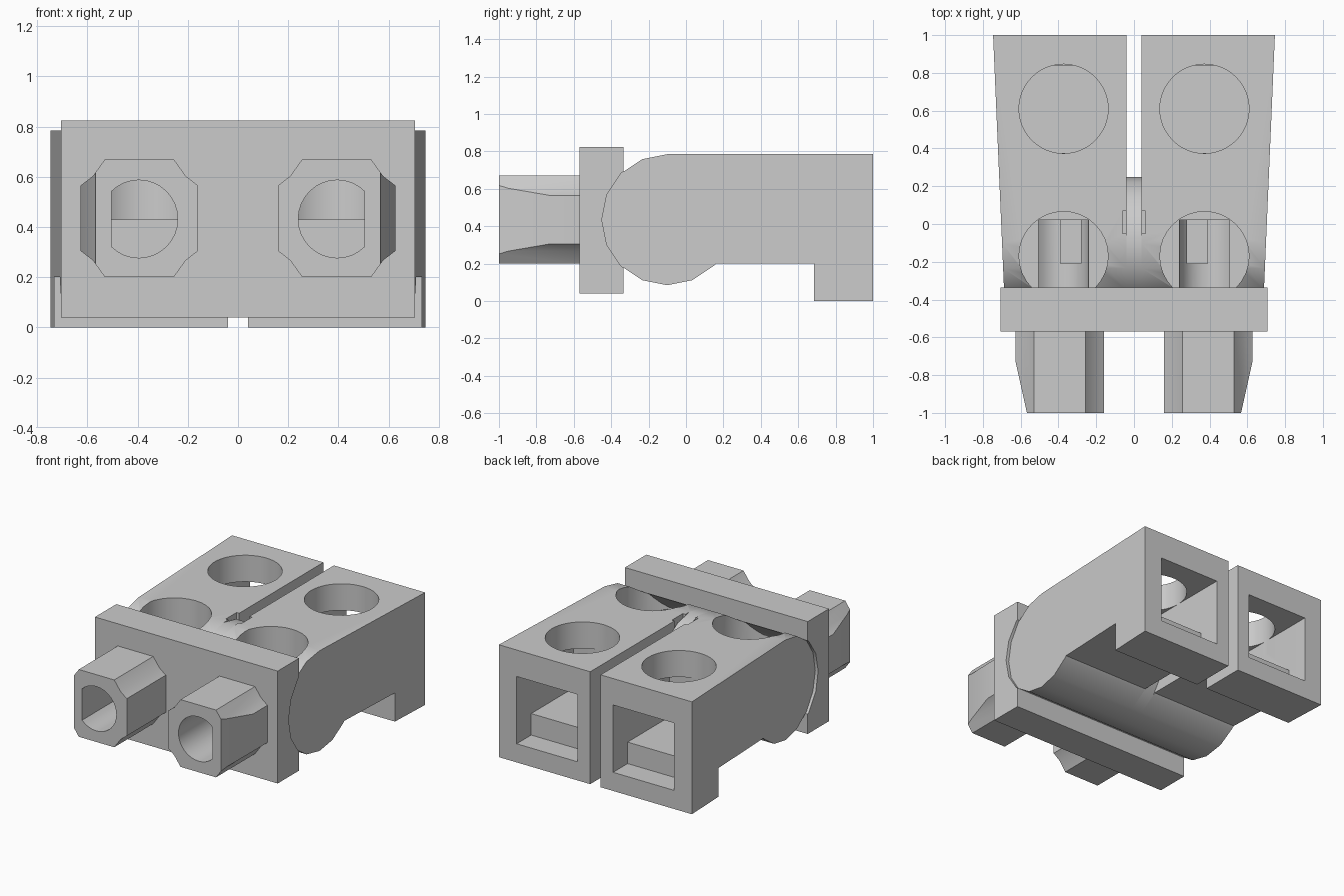
import bpy, bmesh, math
from mathutils import Vector

old = bpy.data.objects.get("Cube")
if old:
    bpy.data.objects.remove(old, do_unlink=True)

grey = bpy.data.materials.new("light grey plastic")
grey.use_nodes = True
colour = (0.6, 0.6, 0.6, 1)
grey.diffuse_color = colour
grey.node_tree.nodes["Principled BSDF"].inputs["Base Color"].default_value = colour


def extrude(name, outline, axis, start, end):
    """Extrude a closed outline along one axis; outline holds the other two coordinates."""
    bm = bmesh.new()

    def place(pair, depth):
        p = list(pair)
        p.insert(axis, depth)
        return bm.verts.new(p)

    a = [place(p, start) for p in outline]
    b = [place(p, end) for p in outline]
    bm.faces.new(a)
    bm.faces.new(b)
    n = len(a)
    for i in range(n):
        j = (i + 1) % n
        bm.faces.new((a[i], a[j], b[j], b[i]))
    bmesh.ops.recalc_face_normals(bm, faces=bm.faces)
    mesh = bpy.data.meshes.new(name)
    bm.to_mesh(mesh)
    bm.free()
    obj = bpy.data.objects.new(name, mesh)
    bpy.context.collection.objects.link(obj)
    mesh.materials.append(grey)
    return obj


def box(name, x, y, z):
    return extrude(name, [(x[0], y[0]), (x[1], y[0]), (x[1], y[1]), (x[0], y[1])], 2, *z)


def circle(u, v, r, sides, limit=9):
    steps = [2 * math.pi * i / sides for i in range(sides)]
    return [(min(u + r * math.cos(t), limit), v + r * math.sin(t)) for t in steps]


def apply(obj, kind, **settings):
    bpy.context.view_layer.objects.active = obj
    mod = obj.modifiers.new(kind, kind)
    for key, value in settings.items():
        setattr(mod, key, value)
    bpy.ops.object.modifier_apply(modifier=mod.name)


def cut(obj, *cutters):
    for c in cutters:
        apply(obj, 'BOOLEAN', operation='DIFFERENCE', solver='EXACT', object=c)
        bpy.data.objects.remove(c, do_unlink=True)


def finish(obj, mirror=True):
    if mirror:
        apply(obj, 'MIRROR')
    bpy.ops.object.select_all(action='DESELECT')
    obj.select_set(True)
    bpy.context.view_layer.objects.active = obj
    bpy.ops.object.shade_smooth_by_angle(angle=math.radians(30))


HUB_Y, HUB_Z, HUB_R = -0.1, 0.435, 0.35


def hub_outline():
    return circle(HUB_Y, HUB_Z, HUB_R, 16)


def wire_hole():
    # Round bore with a flat on its outer side
    outline = circle(0.395, 0.432, 0.155, 32, 0.507)
    outline = [p for i, p in enumerate(outline) if p[0] < 0.507 or abs(p[1] - 0.432) > 0.09]
    return extrude("bore_cutter", outline, 1, -1.1, 0.02)


# Two housing halves: rounded nose, flat roof and rear foot
nose = [(HUB_Y + HUB_R * math.cos(t), HUB_Z + HUB_R * math.sin(t))
        for t in [math.radians(90 + 22.5 * i) for i in range(11)]]
profile = nose + [(0.16, 0.2), (0.685, 0.2), (0.685, 0), (1, 0), (1, 0.785)]
housing = extrude("housing_halves", profile, 0, 0.04, 0.74)
for v in housing.data.vertices:
    if v.co.x > 0.5:
        v.co.x = 0.703 + 0.043 * v.co.y
cut(housing,
    extrude("well_cutter", circle(0.373, -0.17, 0.236, 32), 2, 0.43, 1),
    wire_hole(),
    box("key_cutter", (0.28, 0.39), (-0.21, 0.02), (0.2, 0.6)),
    extrude("roof_hole_cutter", circle(0.373, 0.61, 0.236, 48), 2, 0.5, 1),
    extrude("socket_cutter",
            [(0.375, 0.28), (0.84, 0.28), (0.84, 0.13), (1.1, 0.13), (1.1, 0.6), (0.375, 0.6)],
            0, 0.137, 0.608),
    box("notch_cutter", (0, 0.06), (-0.05, 0.07), (0.7, 1)))
finish(housing)

# Round web joining the halves
web = extrude("centre_web", hub_outline(), 0, -0.04, 0.04)
finish(web, mirror=False)

# Front flange, hollowed to take the rounded nose
flange = box("front_flange", (0, 0.706), (-0.57, -0.335), (0.04, 0.825))
cut(flange, extrude("nose_cutter", hub_outline(), 0, -1, 1), wire_hole())
finish(flange)

# Wire sleeves: chamfered square tubes with a tapered outer side
corner = [(0.137, 0.235), (0.185, 0.168), (0.234, 0.13)]
quarter = corner[::-1]
signs = [(1, 1, quarter), (-1, 1, corner), (-1, -1, quarter), (1, -1, corner)]
ring = [(0.393 + sx * a, 0.435 + sz * b) for sx, sz, pts in signs for a, b in pts]
sleeve = extrude("wire_sleeves", ring, 1, -1, -0.57)
taper = [(0.567, -1), (0.627, -0.73), (0.8, -0.73), (0.8, -1.1), (0.545, -1.1)]
cut(sleeve, extrude("taper_cutter", taper, 2, 0, 1), wire_hole())
finish(sleeve)
